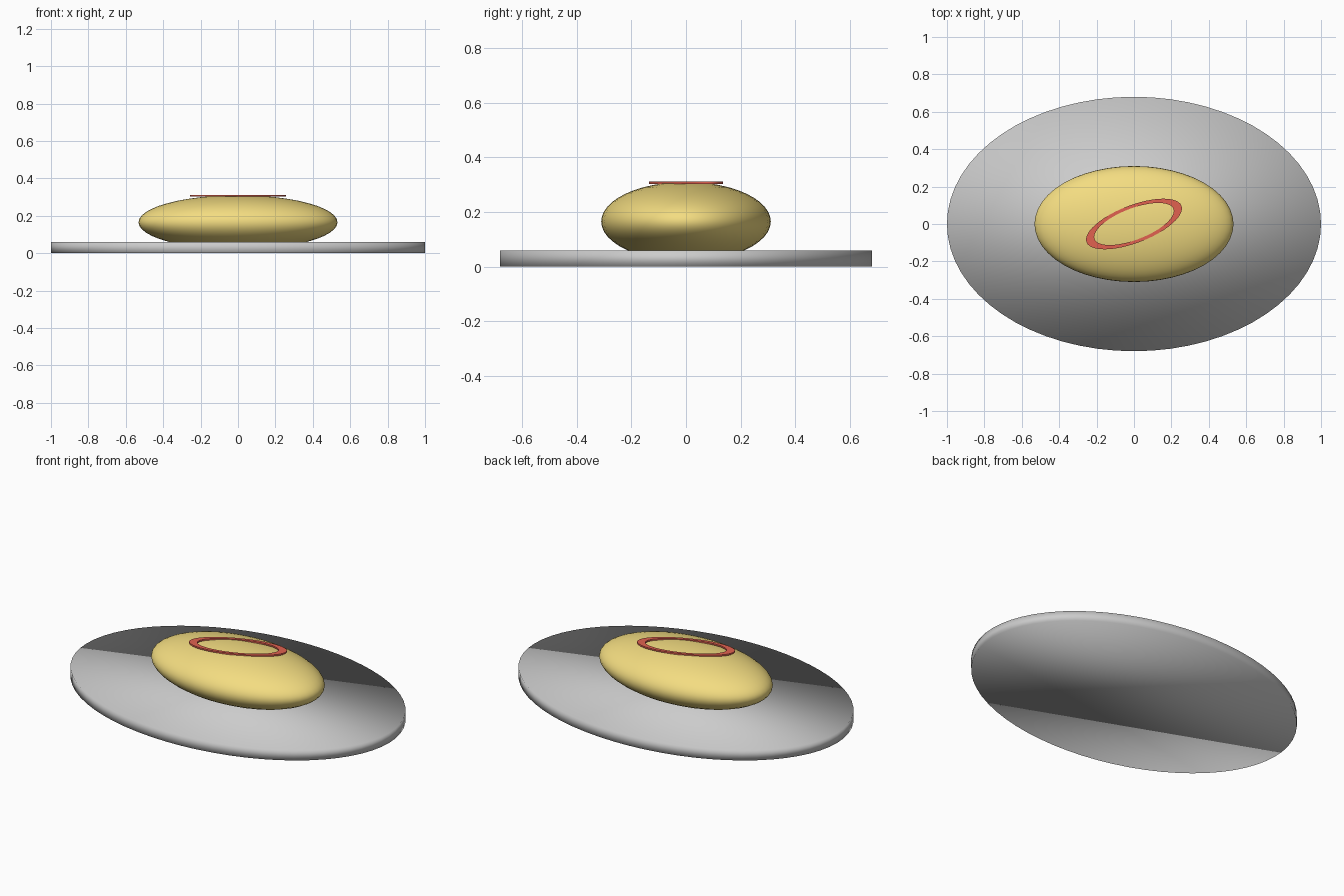
import bpy, bmesh, math

if "Cube" in bpy.data.objects:
    bpy.data.objects.remove(bpy.data.objects["Cube"])


def paint(obj, name, color):
    mat = bpy.data.materials.new(name)
    mat.diffuse_color = color
    mat.use_nodes = True
    mat.node_tree.nodes["Principled BSDF"].inputs["Base Color"].default_value = mat.diffuse_color
    obj.data.materials.append(mat)


# oval plate, smooth shaded over its rim
bpy.ops.mesh.primitive_cylinder_add(vertices=64, radius=1, depth=0.06, location=(0, 0, 0.03))
plate = bpy.context.object
plate.name = "plate"
plate.scale = (1, 0.68, 1)
bpy.ops.object.shade_smooth()

# egg mound resting in the plate
bpy.ops.mesh.primitive_uv_sphere_add(segments=48, ring_count=24, radius=1, location=(0, 0, 0.165))
omelette = bpy.context.object
omelette.name = "omelette"
omelette.scale = (0.532, 0.31, 0.145)
bpy.ops.object.shade_smooth()
paint(omelette, "egg_yellow", (0.9, 0.72, 0.22, 1))

# thin flat sauce ring, squashed to an oval and turned
N = 48
profile = [(0.272, 0.302), (0.272, 0.311), (0.226, 0.311), (0.226, 0.302)]
bm = bmesh.new()
loops = []
for r, z in profile:
    loops.append([bm.verts.new((r * math.cos(2 * math.pi * i / N),
                                r * math.sin(2 * math.pi * i / N), z)) for i in range(N)])
for k in range(4):
    a, b = loops[k], loops[(k + 1) % 4]
    for i in range(N):
        j = (i + 1) % N
        bm.faces.new((a[i], a[j], b[j], b[i]))
bmesh.ops.recalc_face_normals(bm, faces=bm.faces)
mesh = bpy.data.meshes.new("sauce_ring")
bm.to_mesh(mesh)
bm.free()
ring = bpy.data.objects.new("sauce_ring", mesh)
bpy.context.collection.objects.link(ring)
ring.scale = (1, 0.37, 1)
ring.rotation_euler.z = math.radians(21)
paint(ring, "sauce_red", (0.75, 0.12, 0.08, 1))
bpy.ops.object.select_all(action='DESELECT')
ring.select_set(True)
bpy.context.view_layer.objects.active = ring
bpy.ops.object.shade_smooth_by_angle(angle=math.radians(40))
